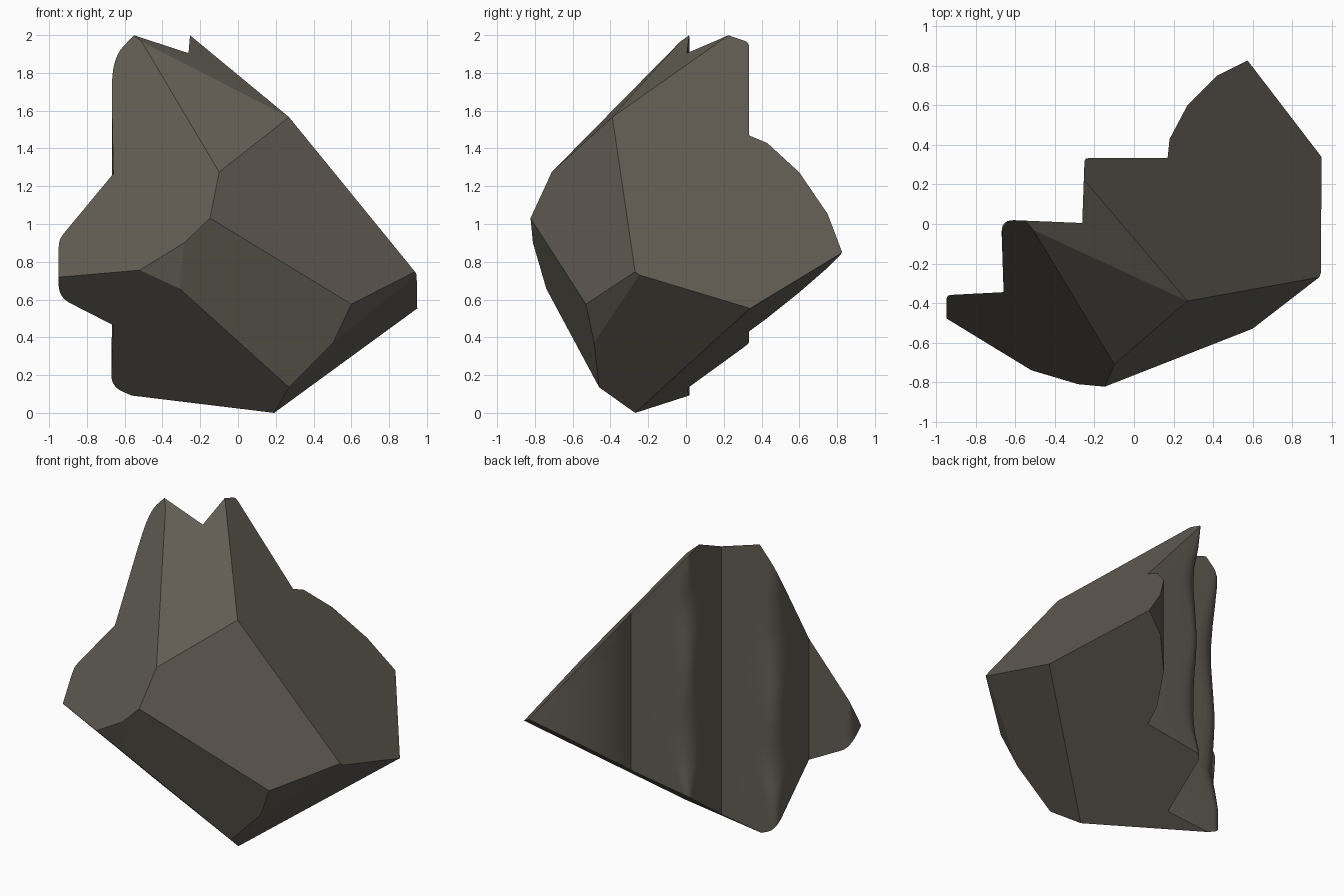
import bpy, bmesh, math, random
from mathutils import Vector

if "Cube" in bpy.data.objects:
    bpy.data.objects.remove(bpy.data.objects["Cube"])

random.seed(4)
stone = bpy.data.materials.new("dark_stone")
stone.diffuse_color = (0.122, 0.110, 0.089, 1)
stone.use_nodes = True
stone.node_tree.nodes["Principled BSDF"].inputs["Base Color"].default_value = stone.diffuse_color

# Facet corners of the cut stone
A = (.27, -.39, 1.57); B = (-.10, -.71, 1.28); C = (-.14, -.82, 1.03)
D = (.60, -.53, .58); E = (.93, -.27, .76); F = (.27, -.46, .14)
G = (.20, -.27, .005); H = (.925, .32, .54); I = (.57, .825, .85)
J = (-.25, .22, 2.0); K = (-.52, -.74, .76); P = (-.51, -.03, 1.97)
Q = (.94, -.25, .73); R = (.49, -.49, .36)
S = (-.31, -.80, .88); T = (-.28, -.74, .65); U = (-.63, -.34, .45)
facets = [(A, E, J), (A, J, P), (A, P, B), (B, P, K), (A, C, D), (C, D, F),
          (K, S, T), (Q, D, R), (F, Q, H), (K, F, U), (G, H, I)]
inside = Vector((.1, -.2, 1))

# Stepped outline seen from above: (x, y, least rounding, extra rounding at mid height)
outline = [(-.95, -1, 0, 0), (1.2, -1, 0, 0), (1.2, 1, 0, 0), (.75, .88, 0, 0),
           (.57, .825, 0, 0), (.42, .75, 0, 0), (.27, .60, 0, 0), (.18, .43, 0, 0),
           (.17, .333, 0, 0), (-.25, .333, .02, .12), (-.262, .005, 0, 0),
           (-.672, .022, .06, .12), (-.66, -.345, 0, 0), (-.95, -.36, .025, .05)]


def ring(z):
    """Outline at height z with worn outer corners."""
    pts = []
    n = len(outline)
    for i, (x, y, r, extra) in enumerate(outline):
        p = Vector((x, y))
        if r == 0:
            pts.append(p)
            continue
        a = Vector(outline[i - 1][:2]) - p
        b = Vector(outline[(i + 1) % n][:2]) - p
        low = min(max((z - .3) / .25, 0), 1)
        high = min(max((1.9 - z) / .25, 0), 1)
        wear = low * high * (.75 + .25 * math.sin(z * 7 + i)) + random.uniform(0, .08)
        if i == 13:
            wear = .5 + .5 * math.sin(z * 12)
        rad = r + extra * max(wear, 0)
        a, b = a.normalized() * rad, b.normalized() * rad
        for k in range(7):
            t = k / 6
            pts.append(p + a * (1 - t) ** 2 + b * t ** 2)
    return pts


# Stepped column block
bm = bmesh.new()
levels = [-.1 + 2.3 * k / 18 for k in range(19)]
rings = [[bm.verts.new((p.x, p.y, z)) for p in ring(z)] for z in levels]
n = len(rings[0])
walls = []
for lo, hi in zip(rings, rings[1:]):
    for i in range(n):
        j = (i + 1) % n
        walls.append(bm.faces.new((lo[i], lo[j], hi[j], hi[i])))
for f in walls:
    f.smooth = True
bm.faces.new(rings[0][::-1])
bm.faces.new(rings[-1])
bmesh.ops.triangulate(bm, faces=walls)

# Slice the flat facets
for a, b, c in facets:
    a, b, c = Vector(a), Vector(b), Vector(c)
    no = (b - a).cross(c - a).normalized()
    if no.dot(inside - a) > 0:
        no = -no
    bmesh.ops.bisect_plane(bm, geom=bm.verts[:] + bm.edges[:] + bm.faces[:],
                           dist=1e-5, plane_co=a, plane_no=no, clear_outer=True)
    rim = [e for e in bm.edges if e.is_boundary]
    new = bmesh.ops.holes_fill(bm, edges=rim, sides=0)["faces"]
    for f in new:
        f.smooth = False
bmesh.ops.recalc_face_normals(bm, faces=bm.faces[:])
low = min(v.co.z for v in bm.verts)
bmesh.ops.translate(bm, verts=bm.verts[:], vec=(0, 0, -low))

# Keep the facet borders and inner steps sharp
for e in bm.edges:
    if len(e.link_faces) == 2:
        f, g = e.link_faces
        e.smooth = f.smooth and g.smooth and e.calc_face_angle(0) < math.radians(38)
mesh = bpy.data.meshes.new("faceted_rock")
bm.to_mesh(mesh)
bm.free()
rock = bpy.data.objects.new("faceted_rock", mesh)
bpy.context.collection.objects.link(rock)
mesh.materials.append(stone)
